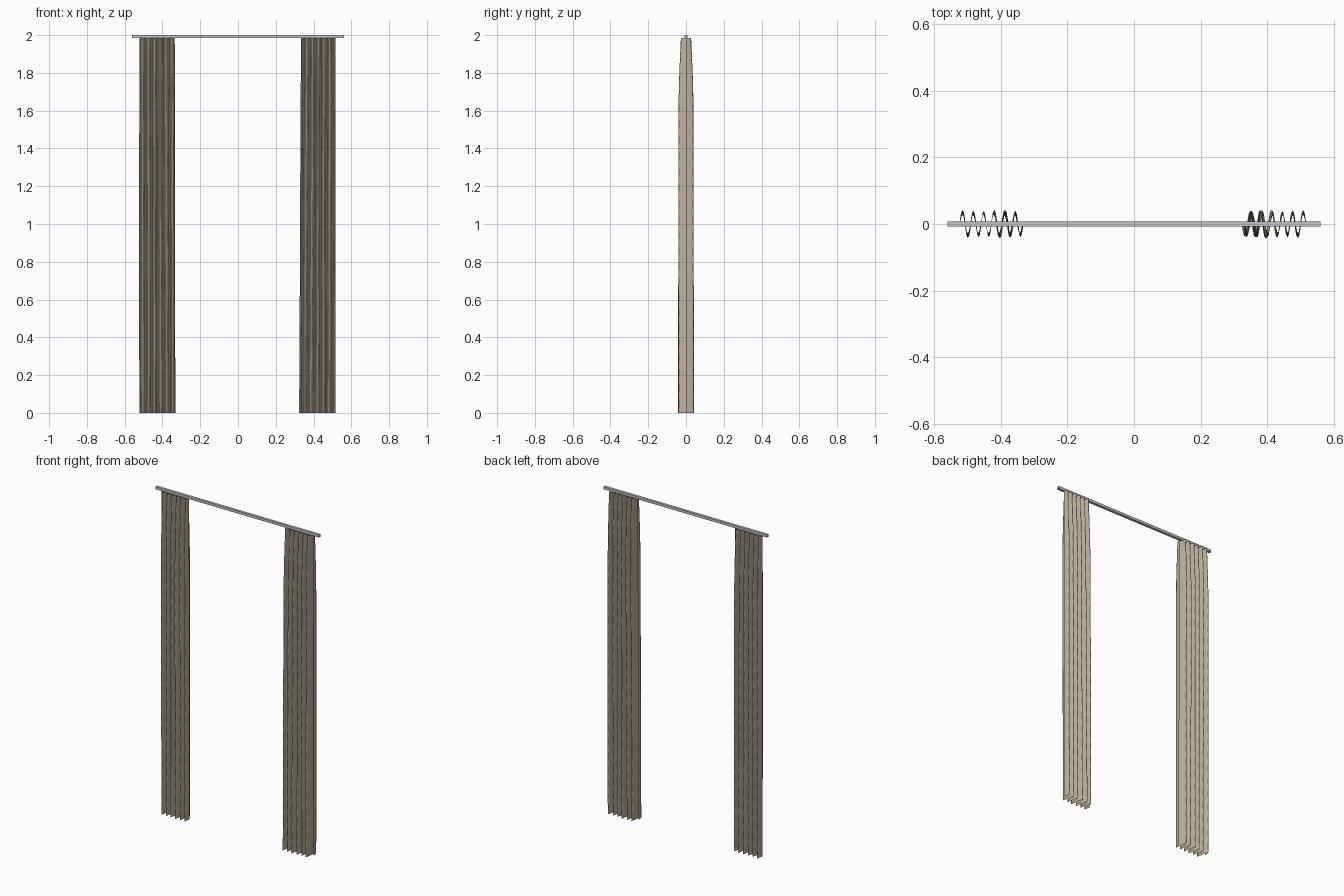
import bpy, bmesh, math

cube = bpy.data.objects.get("Cube")
if cube:
    bpy.data.objects.remove(cube, do_unlink=True)


def material(name, color):
    mat = bpy.data.materials.new(name)
    mat.use_nodes = True
    mat.diffuse_color = (*color, 1)
    mat.node_tree.nodes["Principled BSDF"].inputs["Base Color"].default_value = (*color, 1)
    return mat


def finish(bm, name, mat):
    mesh = bpy.data.meshes.new(name)
    bm.to_mesh(mesh)
    bm.free()
    mesh.materials.append(mat)
    obj = bpy.data.objects.new(name, mesh)
    bpy.context.collection.objects.link(obj)
    return obj


linen = material("beige linen", (0.52, 0.45, 0.35))
metal = material("grey metal", (0.55, 0.55, 0.55))

PLEATS, STEPS, ROWS = 6, 12, 24
TOP = 1.985


def curtain(name, side, outer, inner_top, inner_bottom):
    """Pleated cloth sheet, folds tightened under the rod and fuller below."""
    bm = bmesh.new()
    grid = []
    for r in range(ROWS + 1):
        z = TOP * r / ROWS
        drop = 1 - z / TOP
        inner = inner_top + (inner_bottom - inner_top) * drop
        depth = 0.027 + 0.012 * math.sin(min(drop / 0.2, 1) * math.pi / 2)
        row = []
        for i in range(PLEATS * STEPS + 1):
            s = i / STEPS
            x = outer + (inner - outer) * s / PLEATS
            # gentle sway of each fold down the cloth
            x += 0.0015 * math.sin(3 * drop + 1.9 * s) * min(1, drop * 3)
            swell = 1 + 0.08 * drop * math.sin(1.7 * s + 2 * drop)
            y = depth * swell * math.sin(2 * math.pi * s)
            row.append(bm.verts.new((side * x, y, z)))
        grid.append(row)
    for low, high in zip(grid, grid[1:]):
        for i in range(len(low) - 1):
            bm.faces.new((low[i], low[i + 1], high[i + 1], high[i]))
    bmesh.ops.recalc_face_normals(bm, faces=bm.faces)
    for f in bm.faces:
        f.smooth = True
    return finish(bm, name, linen)


# Gathered curtains at both ends
curtain("right_curtain", -1, 0.522, 0.335, 0.330)
curtain("left_curtain", 1, 0.515, 0.334, 0.322)

# Square rod
bm = bmesh.new()
bmesh.ops.create_cube(bm, size=1)
bmesh.ops.scale(bm, vec=(1.12, 0.016, 0.016), verts=bm.verts)
bmesh.ops.translate(bm, vec=(0, 0, 1.992), verts=bm.verts)
finish(bm, "curtain_rod", metal)
